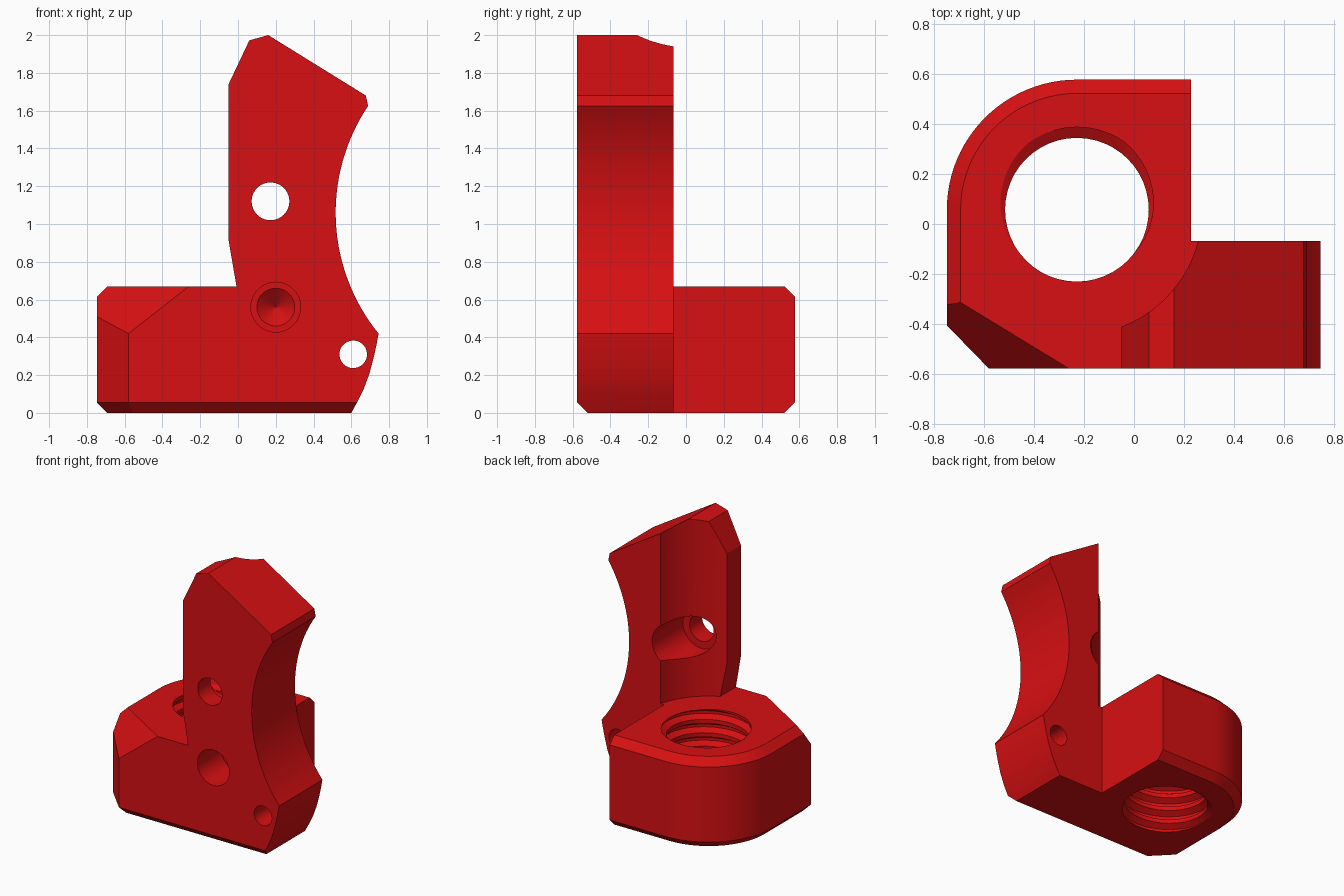
import bpy, bmesh, math
from mathutils import Vector

if "Cube" in bpy.data.objects:
    bpy.data.objects.remove(bpy.data.objects["Cube"])

red = bpy.data.materials.new("red")
red.diffuse_color = (0.68, 0.005, 0.006, 1)
red.use_nodes = True
red.node_tree.nodes["Principled BSDF"].inputs["Base Color"].default_value = red.diffuse_color

HX, HY = -0.228, 0.057      # axis of the threaded hole
FRONT, BACK = -0.577, -0.067
TOP, CH = 0.67, 0.055       # base height and chamfer


def make(name, verts, faces):
    bm = bmesh.new()
    vs = [bm.verts.new(v) for v in verts]
    for f in faces:
        bm.faces.new([vs[i] for i in f])
    bmesh.ops.recalc_face_normals(bm, faces=bm.faces[:])
    me = bpy.data.meshes.new(name)
    bm.to_mesh(me)
    bm.free()
    ob = bpy.data.objects.new(name, me)
    bpy.context.collection.objects.link(ob)
    me.materials.append(red)
    return ob


def loft(name, rings):
    """Closed solid through rings of equal point count."""
    n = len(rings[0])
    faces = [list(range(n)), list(range((len(rings) - 1) * n, len(rings) * n))]
    for k in range(len(rings) - 1):
        for i in range(n):
            j = (i + 1) % n
            faces.append([k * n + i, k * n + j, (k + 1) * n + j, (k + 1) * n + i])
    return make(name, [p for r in rings for p in r], faces)


def apply_bool(ob, other, op="DIFFERENCE"):
    m = ob.modifiers.new(op, "BOOLEAN")
    m.operation, m.solver, m.object = op, "EXACT", other
    bpy.context.view_layer.objects.active = ob
    bpy.ops.object.modifier_apply(modifier=m.name)
    bpy.data.objects.remove(other)


def drill(ob, x, z, stations):
    """Bore along y; stations are (y, radius)."""
    rings = [[(x + r * math.cos(a), y, z + r * math.sin(a))
              for a in (math.tau * i / 40 for i in range(40))] for y, r in stations]
    apply_bool(ob, loft("drill", rings))


# Base block: rounded back-left corner, chamfered outer edges
def base_ring(z, inset, diag):
    r = 0.5195 - inset
    pts = [(0.227, FRONT, z), (0.227, HY + r, z)]
    for i in range(25):
        a = math.pi / 2 * (1 + i / 24)
        pts.append((HX + r * math.cos(a), HY + r * math.sin(a), z))
    return pts + [(HX - r, diag[0], z), (diag[1], FRONT, z)]


full, small = (-0.405, -0.58), (-0.382, -0.503)
base = loft("base", [base_ring(0, CH, small), base_ring(CH, 0, full),
                     base_ring(TOP - CH, 0, full), base_ring(TOP, CH, small)])

# Sloped cut over the front-left corner
bm = bmesh.new()
bm.from_mesh(base.data)
a, b, c = Vector((-0.747, -0.405, 0.51)), Vector((-0.58, FRONT, 0.42)), Vector((-0.26, FRONT, TOP))
cut = bmesh.ops.bisect_plane(bm, geom=bm.verts[:] + bm.edges[:] + bm.faces[:], dist=1e-5,
                             plane_co=a, plane_no=(b - a).cross(c - a), clear_outer=True)
bmesh.ops.holes_fill(bm, edges=[e for e in bm.edges if e.is_boundary])
bmesh.ops.recalc_face_normals(bm, faces=bm.faces[:])
bm.to_mesh(base.data)
bm.free()

# Upright plate with concave right edge
outline = [(0, 0), (0.6, 0), (0.63, 0.055), (0.665, 0.125), (0.695, 0.205),
           (0.72, 0.3), (0.733, 0.36)]
R, cx, cz = 1.015, 1.532, 1.06
t0, t1 = math.asin((0.42 - cz) / R), math.asin((1.625 - cz) / R)
for i in range(33):
    t = t0 + (t1 - t0) * i / 32
    outline.append((cx - R * math.cos(t), cz + R * math.sin(t)))
outline += [(0.677, 1.68), (0.16, 2.0), (0.06, 1.972), (-0.05, 1.74), (-0.05, 0.915), (-0.008, TOP)]
bracket = loft("bracket", [[(x, y, z) for x, z in outline] for y in (FRONT, BACK)])

# Round clearance above the base
ring = [(HX + 0.5 * math.cos(math.tau * i / 96), HY + 0.5 * math.sin(math.tau * i / 96)) for i in range(96)]
apply_bool(bracket, loft("clearance", [[(x, y, z) for x, y in ring] for z in (TOP, 2.3)]))
apply_bool(bracket, base, "UNION")

# Chamfer along the bottom front edge
wedge = [(FRONT - 0.1, -0.1), (FRONT - 0.1, CH + 0.1), (FRONT + CH + 0.1, -0.1)]
apply_bool(bracket, loft("wedge", [[(x, y, z) for y, z in wedge] for x in (-1, 1)]))

# Helical thread through the base
N, pitch, radii = 48, 0.1, (0.287, 0.287, 0.33, 0.33)
levels = (0, 0.3, 0.55, 0.75)
K = 41
verts, faces = [], []
for k in range(K):
    for i in range(N):
        a = math.tau * i / N
        r = radii[k % 4]
        z = -0.22 + pitch * (k // 4 + levels[k % 4] + i / N)
        verts.append((HX + r * math.cos(a), HY + r * math.sin(a), z))


def vid(k, i):
    return (k + 4 * (i // N)) * N + i % N


for k in range(K - 1):
    for i in range(N):
        if i == N - 1 and k + 5 >= K:
            continue
        faces.append([vid(k, i), vid(k, i + 1), vid(k + 1, i + 1)])
        faces.append([vid(k, i), vid(k + 1, i + 1), vid(k + 1, i)])
low, high = len(verts), len(verts) + 1
verts += [(HX, HY, -0.3), (HX, HY, 0.95)]
loop_low = [vid(0, i) for i in range(N)] + [vid(k, 0) for k in (4, 3, 2, 1)]
loop_high = [vid(K - 1, i) for i in range(N)] + [vid(k, N - 1) for k in range(K - 2, K - 6, -1)]
# close the ends with fans
loop_high = [vid(K - 1, i) for i in range(N)] + [vid(k, N - 1) for k in range(K - 2, K - 6, -1)]
loop_high = loop_high[:N] + loop_high[N:]
for lp, centre in ((loop_low, low), (loop_high, high)):
    for i in range(len(lp)):
        faces.append([lp[i], lp[(i + 1) % len(lp)], centre])
thread = make("thread", verts, faces)
bm = bmesh.new()
bm.from_mesh(thread.data)
bmesh.ops.holes_fill(bm, edges=[e for e in bm.edges if e.is_boundary])
bmesh.ops.recalc_face_normals(bm, faces=bm.faces[:])
bm.to_mesh(thread.data)
bm.free()
apply_bool(bracket, thread)

# Cross holes: counterbored, blind conical and plain
drill(bracket, 0.172, 1.12, [(-0.8, 0.1), (0.1, 0.1)])
drill(bracket, 0.172, 1.12, [(-0.43, 0.155), (0.1, 0.155)])
drill(bracket, 0.2, 0.56, [(-0.8, 0.132), (-0.3, 0.132), (-0.2995, 0.1), (-0.22, 0.002)])
drill(bracket, 0.61, 0.31, [(-0.8, 0.073), (0.1, 0.073)])

bpy.ops.object.select_all(action="DESELECT")
bracket.select_set(True)
bpy.context.view_layer.objects.active = bracket
bpy.ops.object.shade_smooth_by_angle(angle=math.radians(20))
